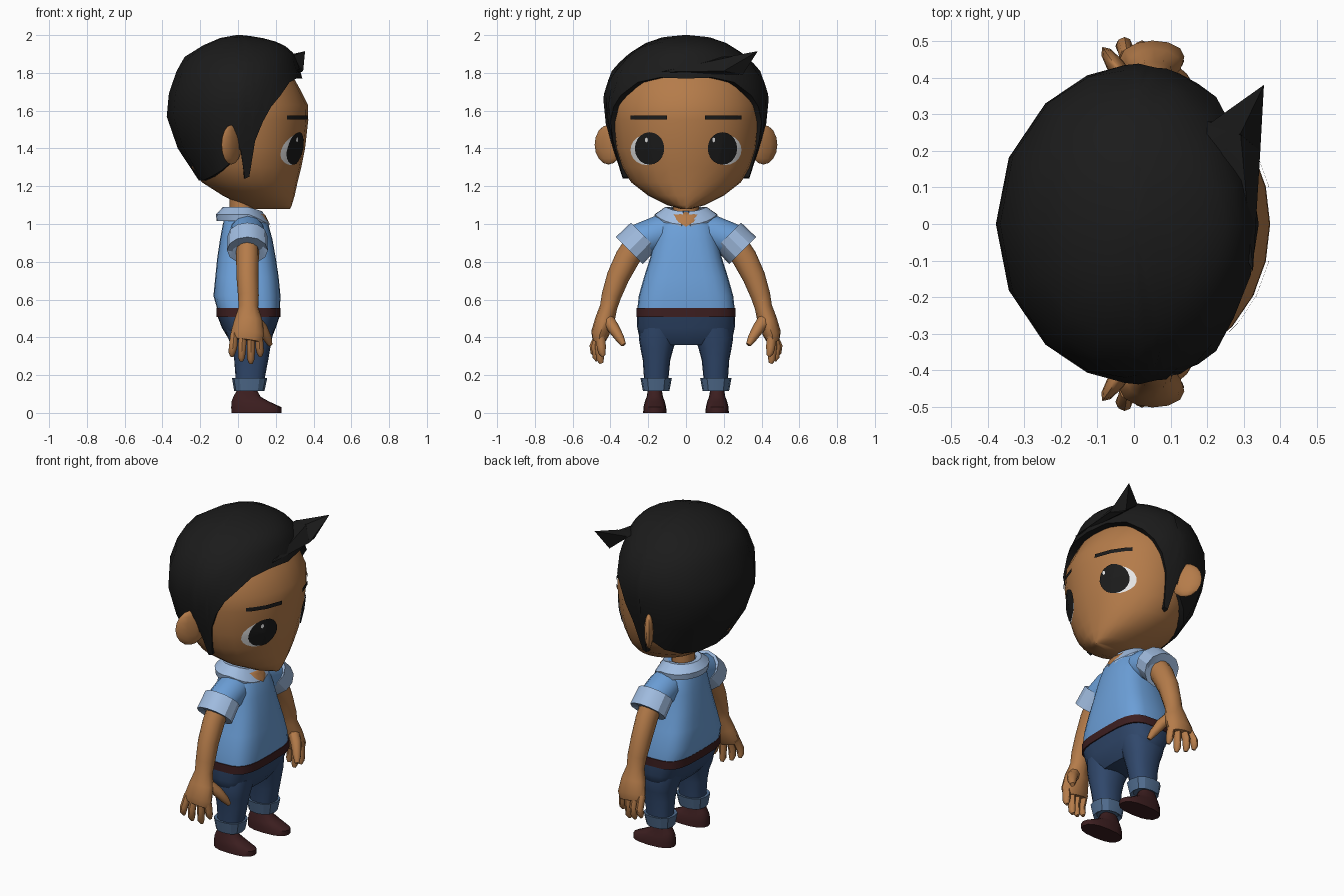
import bpy, bmesh, math
from mathutils import Vector, Matrix
from mathutils.bvhtree import BVHTree

if "Cube" in bpy.data.objects:
    bpy.data.objects.remove(bpy.data.objects["Cube"])


def material(name, r, g, b):
    m = bpy.data.materials.new(name)
    m.diffuse_color = (r, g, b, 1)
    m.use_nodes = True
    m.node_tree.nodes["Principled BSDF"].inputs["Base Color"].default_value = m.diffuse_color
    return m


SKIN = material("skin", 0.46, 0.2, 0.068)
HAIR = material("hair black", 0.011, 0.011, 0.011)
SHIRT = material("shirt blue", 0.15, 0.35, 0.69)
TRIM = material("pale blue trim", 0.35, 0.5, 0.74)
DENIM = material("denim", 0.03, 0.065, 0.15)
TURNUP = material("light denim", 0.08, 0.15, 0.27)
LEATHER = material("dark brown leather", 0.045, 0.013, 0.014)
WHITE = material("eye white", 0.8, 0.8, 0.8)


def finish(name, bm, mat, angle=45):
    bmesh.ops.remove_doubles(bm, verts=bm.verts, dist=1e-5)
    bmesh.ops.recalc_face_normals(bm, faces=bm.faces)
    me = bpy.data.meshes.new(name)
    bm.to_mesh(me)
    bm.free()
    ob = bpy.data.objects.new(name, me)
    bpy.context.collection.objects.link(ob)
    me.materials.append(mat)
    bpy.ops.object.select_all(action='DESELECT')
    ob.select_set(True)
    bpy.context.view_layer.objects.active = ob
    bpy.ops.object.shade_smooth_by_angle(angle=math.radians(angle))
    return ob


def loft(name, rings, mat, angle=45, closed=True, caps=True):
    """Skin a list of equal-length point rings."""
    bm = bmesh.new()
    vs = [[bm.verts.new(p) for p in r] for r in rings]
    n = len(rings[0])
    for a, b in zip(vs, vs[1:]):
        for i in range(n if closed else n - 1):
            j = (i + 1) % n
            bm.faces.new((a[i], a[j], b[j], b[i]))
    if caps:
        bm.faces.new(vs[0])
        bm.faces.new(vs[-1])
    return finish(name, bm, mat, angle)


def ring(z, xb, xf, hw, n=2.0, cy=0.0, segs=24):
    """Horizontal superellipse from xb to xf, half width hw."""
    def p(v):
        return math.copysign(abs(v) ** (2 / n), v)
    cx, rx = (xf + xb) / 2, (xf - xb) / 2
    return [(cx + rx * p(math.cos(t)), cy + hw * p(math.sin(t)), z)
            for t in (2 * math.pi * i / segs for i in range(segs))]


def tube(name, path, mat, s=1, segs=12, angle=45):
    """Path rows: x, y, z, radius along x, radius across. s mirrors in y."""
    pts = [Vector((x, y * s, z)) for x, y, z, _, _ in path]
    rings = []
    for i, row in enumerate(path):
        t = (pts[min(i + 1, len(pts) - 1)] - pts[max(i - 1, 0)]).normalized()
        u = (Vector((1, 0, 0)) - t * t.x).normalized()
        v = t.cross(u)
        rings.append([pts[i] + u * row[3] * math.cos(a) + v * row[4] * math.sin(a)
                      for a in (2 * math.pi * k / segs for k in range(segs))])
    return loft(name, rings, mat, angle)


def at(table, v):
    """Linear lookup in rows sorted by their first value."""
    for a, b in zip(table, table[1:]):
        if v <= b[0]:
            f = max(0, (v - a[0]) / (b[0] - a[0]))
            return [p + (q - p) * f for p, q in zip(a, b)][1:]
    return list(table[-1][1:])


def decal(name, target, outline, mat, lift):
    """Thin patch projected along -x onto the target's front."""
    bvh = BVHTree.FromPolygons([v.co for v in target.data.vertices],
                               [p.vertices for p in target.data.polygons])
    cy = sum(p[0] for p in outline) / len(outline)
    cz = sum(p[1] for p in outline) / len(outline)
    rings = []
    for k in (1, 0.75, 0.5, 0.25, 0.02):
        row = []
        for y, z in outline:
            o = Vector((1, cy + (y - cy) * k, cz + (z - cz) * k))
            hit, nor, _, _ = bvh.ray_cast(o, Vector((-1, 0, 0)))
            row.append(hit + Vector((lift, 0, 0)))
        rings.append(row)
    bm = bmesh.new()
    vs = [[bm.verts.new(p) for p in r] for r in rings]
    n = len(outline)
    for a, b in zip(vs, vs[1:]):
        for i in range(n):
            bm.faces.new((a[i], a[(i + 1) % n], b[(i + 1) % n], b[i]))
    bm.faces.new(vs[-1])
    return finish(name, bm, mat)


def oval(cy, cz, ry, rz, n=20):
    return [(cy + ry * math.cos(2 * math.pi * i / n), cz + rz * math.sin(2 * math.pi * i / n)) for i in range(n)]


# Head
head = loft("head", [ring(*r) for r in (
    (1.08, .06, .275, .03), (1.10, .02, .285, .10), (1.15, -.08, .30, .20), (1.22, -.19, .315, .29),
    (1.30, -.25, .335, .34), (1.40, -.29, .355, .375), (1.55, -.33, .372, .395), (1.63, -.33, .370, .395),
    (1.72, -.30, .325, .37), (1.80, -.26, .28, .33), (1.88, -.18, .2, .22))], SKIN, 50)

# Hair cap: outer shell cut off at a hairline that varies around the head
SHELL = ((1.22, -.20, .34, .33), (1.36, -.30, .365, .375), (1.53, -.38, .385, .425), (1.68, -.37, .365, .44),
         (1.81, -.325, .33, .395), (1.88, -.29, .305, .33), (1.925, -.22, .28, .27), (1.96, -.16, .22, .21),
         (1.99, -.08, .11, .12), (2.0, -.01, .02, .015))
HAIRLINE = ((0, 1.77), (20, 1.775), (38, 1.75), (52, 1.68), (62, 1.62), (70, 1.54), (76, 1.44), (80, 1.25),
            (84, 1.24), (88, 1.40), (94, 1.34), (110, 1.285), (130, 1.25), (155, 1.23), (180, 1.23))
angles = [a for a, _ in HAIRLINE] + [360 - a for a, _ in HAIRLINE[-2:0:-1]]
rows = []
for f, shrink in ((0, .86), (0, 1), (.22, 1), (.44, 1), (.6, 1), (.75, 1), (.85, 1), (.93, 1), (.98, 1), (1, 1)):
    row = []
    for a in angles:
        low = at(HAIRLINE, min(a, 360 - a))[0]
        z = low + (2 - low) * f
        xb, xf, hw = at(SHELL, z)
        c, s = math.cos(math.radians(a)), math.sin(math.radians(a))
        row.append((shrink * c * (xf if c > 0 else -xb), shrink * hw * s, z))
    rows.append(row)
hair = loft("hair", rows, HAIR, 50, caps=False)
bm = bmesh.new()
bm.from_mesh(hair.data)
bmesh.ops.holes_fill(bm, edges=[e for e in bm.edges if e.is_boundary and e.verts[0].co.z > 1.99])
bm.to_mesh(hair.data)
bm.free()

# Swept fringe with a pointed tip
bm = bmesh.new()
for p in ((.325, -.13, 1.805), (.27, .0, 1.83), (.30, .14, 1.845), (.2, .28, 1.88), (.2, .13, 1.88),
          (.29, .26, 1.89), (.345, .2, 1.81), (.31, .28, 1.79)):
    bm.verts.new(p)
bmesh.ops.convex_hull(bm, input=bm.verts)
finish("fringe", bm, HAIR, 25)
bm = bmesh.new()
for p in ((.355, .38, 1.915), (.2, .27, 1.88), (.29, .245, 1.89), (.345, .2, 1.81), (.31, .3, 1.79)):
    bm.verts.new(p)
bmesh.ops.convex_hull(bm, input=bm.verts)
finish("fringe_tip", bm, HAIR, 25)

for s, side in ((1, "left"), (-1, "right")):
    # Ear: thin disc swept backwards
    bm = bmesh.new()
    bmesh.ops.create_uvsphere(bm, u_segments=10, v_segments=8, radius=1, matrix=Matrix.Translation(
        (-.035, .41 * s, 1.42)) @ Matrix.Rotation(math.radians(35 * s), 4, 'Z') @ Matrix.Diagonal((.026, .09, .105, 1)))
    finish(side + "_ear", bm, SKIN)

    # Eye and brow
    decal(side + "_eye_white", head, oval(.208 * s, 1.392, .086, .08), WHITE, .004)
    decal(side + "_pupil", head, oval(.193 * s, 1.4, .078, .086), HAIR, .008)
    decal(side + "_eye_glint", head, oval(-.21 if s < 0 else .147, 1.445, .008, .013, 8), WHITE, .011)
    ys = [.1 + .195 * i / 8 for i in range(9)]
    decal(side + "_brow", head, [(y * s, 1.552) for y in ys] + [(y * s, 1.575) for y in ys[::-1]], HAIR, .009)

    # Sleeve and its turned cuff
    tube(side + "_sleeve", [(.045, .04, .975, .085, .085), (.05, .14, .95, .095, .095),
                            (.05, .25, .91, .09, .09)], SHIRT, s)
    tube(side + "_sleeve_cuff", [(.05, .24, .92, .085, .085), (.05, .222, .938, .105, .098),
                                 (.05, .30, .86, .108, .101), (.05, .285, .875, .07, .07)], TRIM, s, 12, 30)

    # Arm, palm and fingers
    tube(side + "_arm", [(.05, .25, .91, .06, .065), (.05, .31, .82, .06, .066), (.05, .36, .72, .058, .06),
                         (.055, .395, .62, .055, .052), (.055, .41, .56, .052, .046), (.055, .43, .49, .075, .052),
                         (.05, .455, .42, .088, .048), (.045, .46, .385, .08, .036)], SKIN, s)
    for i, (x0, x1, y1, z1) in enumerate(((-.02, -.032, .485, .30), (.025, .018, .475, .275),
                                          (.07, .068, .455, .262), (.11, .118, .445, .30))):
        tube(f"{side}_finger_{i + 1}", [(x0, .455, .42, .02, .025), ((x0 + x1) / 2, y1 + .003, .35, .022, .024),
                                        (x1, y1, z1 + .02, .019, .02), (x1, y1 - .008, z1, .01, .01)], SKIN, s, 8)
    tube(side + "_thumb", [(.08, .42, .50, .035, .035), (.125, .385, .45, .032, .032),
                           (.155, .35, .395, .024, .024), (.17, .33, .36, .013, .013)], SKIN, s, 8)

    # Trouser leg, turn-up, shoe
    loft(side + "_trouser_leg", [ring(z, xb, xf, w, 2.4, cy * s, 16) for z, xb, xf, w, cy in (
        (.45, -.07, .19, .105, .14), (.39, -.05, .18, .099, .15), (.34, -.03, .17, .087, .154),
        (.28, -.02, .16, .073, .156), (.15, -.01, .135, .062, .158))], DENIM)
    loft(side + "_turn_up", [ring(z, xb, xf, w, 2.4, .158 * s, 12) for z, xb, xf, w in (
        (.13, .0, .12, .055), (.115, -.02, .14, .07), (.185, -.032, .155, .083), (.18, .0, .12, .055))], TURNUP, 30)
    loft(side + "_shoe", [ring(z, xb, xf, w, 2.5, .165 * s, 16) for z, xb, xf, w in (
        (0, -.035, .23, .062), (.03, -.036, .23, .06), (.06, -.034, .165, .053),
        (.085, -.025, .12, .043), (.13, .0, .095, .036))], LEATHER)

# Neck
loft("neck", [ring(z, -.045, .085, .068, 2, 0, 12) for z in (1.0, 1.2)], SKIN)

# Shirt body, belt and hips
shirt = loft("shirt", [ring(*r) for r in (
    (.55, -.11, .222, .258, 3.6), (.62, -.13, .225, .25, 3.4), (.72, -.12, .215, .222, 3.2),
    (.82, -.11, .2, .19, 3), (.92, -.095, .182, .168, 2.8), (1.0, -.08, .16, .155, 2.5),
    (1.05, -.065, .135, .125, 2.2), (1.07, -.04, .1, .08, 2))], SHIRT)
loft("belt", [ring(z, -.113, .226, .263, 3.6) for z in (.508, .556)], LEATHER)
loft("trouser_hips", [ring(*r) for r in (
    (.515, -.11, .222, .26, 3.4), (.45, -.085, .2, .258, 3), (.40, -.055, .18, .247, 2.8),
    (.36, -.02, .15, .2, 2.5))], DENIM)

# Collar: folded band open at the front, with drooping points, over bare skin
bands = []
for k in range(21):
    a = math.radians(8 + 344 * k / 20)
    c, s = math.cos(a), math.sin(a)
    drop = .055 * max(0, c - .3)
    bands.append([(.025 + rx * c, ry * s, z) for rx, ry, z in (
        (.075, .08, 1.085 - drop * .6), (.105, .11, 1.09 - drop * .6), (.142, .168, 1.05 - drop * 1.4),
        (.138, .162, 1.015 - drop * 1.2), (.08, .08, 1.02 - drop))])
loft("collar", bands, TRIM, 35)
decal("neck_opening", shirt, [(-.075, 1.055), (0, 1.063), (.075, 1.055), (.04, 1.01), (0, .985), (-.04, 1.01)],
      SKIN, .008)
